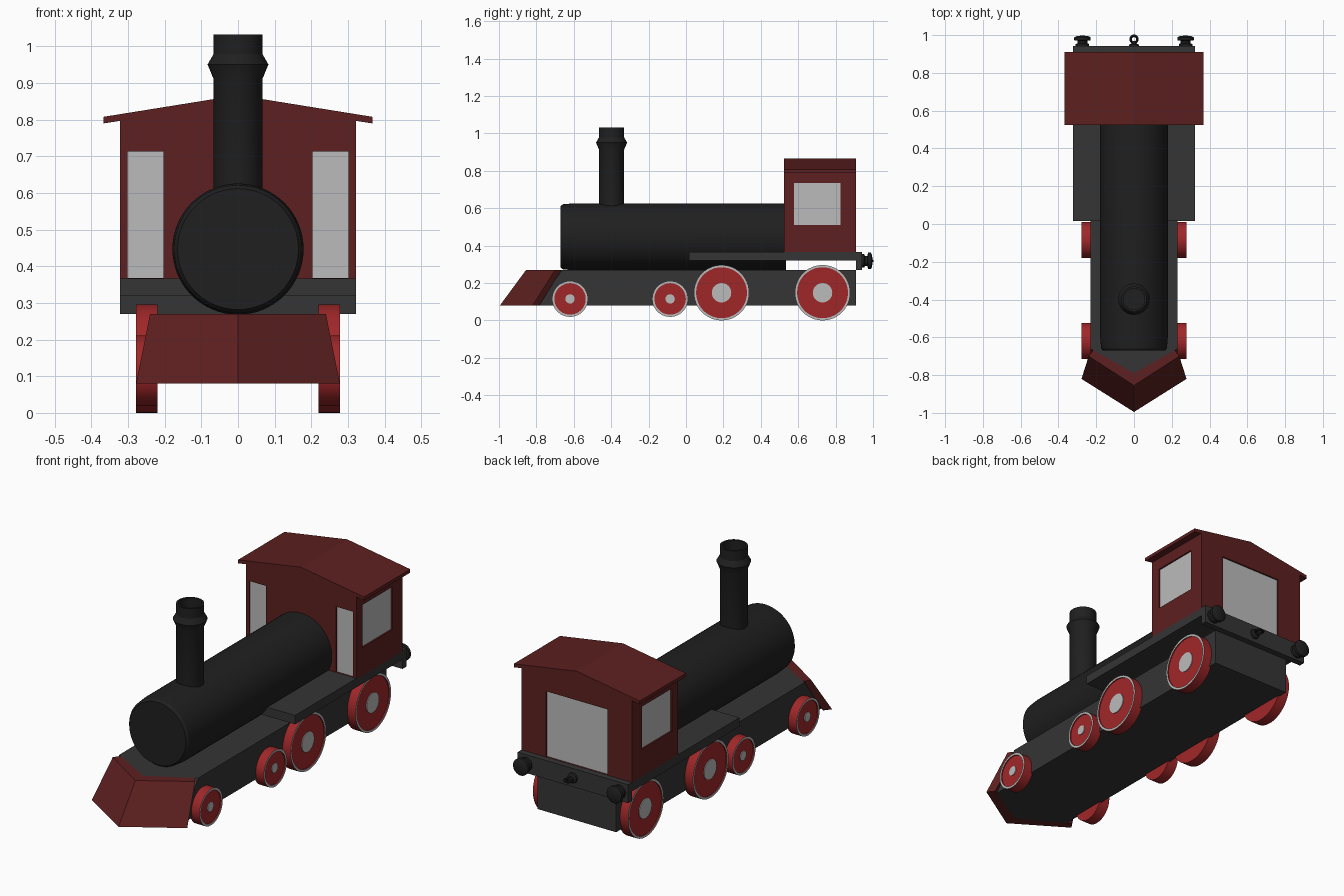
import bpy, bmesh
from math import sin, cos, pi, radians

if "Cube" in bpy.data.objects:
    bpy.data.objects.remove(bpy.data.objects["Cube"])


def material(name, rgb):
    m = bpy.data.materials.new(name)
    m.diffuse_color = (*rgb, 1)
    m.use_nodes = True
    m.node_tree.nodes["Principled BSDF"].inputs["Base Color"].default_value = m.diffuse_color
    return m


BLACK = material("black", (0.014, 0.014, 0.014))
DARK = material("dark_grey", (0.035, 0.035, 0.035))
MAROON = material("maroon", (0.11, 0.014, 0.014))
RED = material("red", (0.35, 0.02, 0.022))
GREY = material("light_grey", (0.5, 0.5, 0.5))


def finish(name, bm, mats, smooth=False):
    bmesh.ops.recalc_face_normals(bm, faces=bm.faces)
    me = bpy.data.meshes.new(name)
    bm.to_mesh(me)
    bm.free()
    for m in mats:
        me.materials.append(m)
    ob = bpy.data.objects.new(name, me)
    bpy.context.collection.objects.link(ob)
    bpy.ops.object.select_all(action='DESELECT')
    ob.select_set(True)
    bpy.context.view_layer.objects.active = ob
    if smooth:
        bpy.ops.object.shade_smooth_by_angle(angle=radians(25))
    return ob


def loft(name, loop_a, loop_b, mat):
    """Solid between two matching outlines."""
    bm = bmesh.new()
    a = [bm.verts.new(p) for p in loop_a]
    b = [bm.verts.new(p) for p in loop_b]
    bm.faces.new(a)
    bm.faces.new(b)
    n = len(a)
    for i in range(n):
        j = (i + 1) % n
        bm.faces.new((a[i], a[j], b[j], b[i]))
    return finish(name, bm, [mat] if mat else [])


def extrude_y(name, outline, y0, y1, mat):
    return loft(name, [(x, y0, z) for x, z in outline],
                [(x, y1, z) for x, z in outline], mat)


def box(name, x0, x1, y0, y1, z0, z1, mat):
    return extrude_y(name, [(x0, z0), (x1, z0), (x1, z1), (x0, z1)], y0, y1, mat)


def lathe(name, profile, axis, centre, mats, slots=None, n=48):
    """Spin (radius, distance) points about the x, y or z axis."""
    def place(r, h, t):
        u, v = r * cos(t), r * sin(t)
        p = {'x': (h, u, v), 'y': (u, h, v), 'z': (u, v, h)}[axis]
        return [c + q for c, q in zip(centre, p)]
    bm = bmesh.new()
    rings = []
    for r, h in profile:
        k = n if r > 0 else 1
        rings.append([bm.verts.new(place(r, h, 2 * pi * i / n)) for i in range(k)])
    for s, (a, b) in enumerate(zip(rings, rings[1:])):
        for i in range(n):
            j = (i + 1) % n
            vs = [a[i % len(a)], a[j % len(a)], b[j % len(b)], b[i % len(b)]]
            f = bm.faces.new(list(dict.fromkeys(vs)))
            f.material_index = slots[s] if slots else 0
    return finish(name, bm, mats, True)


# Chassis with a V-shaped, forward-raked nose
def chassis_loop(z, side, tip):
    return [(-0.23, 0.91, z), (-0.23, side, z), (0, tip, z), (0.23, side, z), (0.23, 0.91, z)]


loft("chassis", chassis_loop(0.08, -0.80, -0.93), chassis_loop(0.27, -0.66, -0.79), DARK)


# Plough: V-shaped slab leaning backwards
def plough_loop(z, x, tip, side, xb, tip_b, side_b):
    return [(-x, side, z), (0, tip, z), (x, side, z), (xb, side_b, z), (0, tip_b, z), (-xb, side_b, z)]


loft("plough", plough_loop(0.08, 0.278, -0.995, -0.82, 0.25, -0.93, -0.785),
     plough_loop(0.27, 0.24, -0.855, -0.70, 0.215, -0.79, -0.665), MAROON)

# Footplate and rear beam
box("footplate", -0.322, 0.322, 0.015, 0.91, 0.32, 0.367, DARK)
box("rear_beam", -0.322, 0.322, 0.91, 0.942, 0.27, 0.367, DARK)

# Boiler and chimney
lathe("boiler", [(0, -0.67), (0.165, -0.67), (0.174, -0.658), (0.179, -0.60), (0.179, 0.535), (0, 0.535)],
      'y', (0, 0, 0.447), [BLACK], n=64)
lathe("chimney", [(0, 0.55), (0.067, 0.55), (0.067, 0.912), (0.083, 0.951), (0.067, 0.979),
                  (0.067, 1.032), (0.056, 1.032), (0.056, 0.90), (0, 0.90)], 'z', (0, -0.398, 0), [BLACK])

# Cab body with recessed windows: (x0, x1, y0, y1, z0, z1)
cab = extrude_y("cab", [(-0.322, 0.36), (0.322, 0.36), (0.322, 0.797), (0, 0.846), (-0.322, 0.797)],
                0.525, 0.91, MAROON)
D, PANE = 0.016, 0.008
windows = [("rear", (-0.18, 0.18, 0.91 - D, 0.95, 0.368, 0.714))]
panes = [("rear", (-0.18, 0.18, 0.91 - D, 0.91 - D + PANE, 0.368, 0.714))]
for s, label in ((-1, "left"), (1, "right")):
    xa, xb = sorted((s * 0.203, s * 0.302))
    windows.append(("front_" + label, (xa, xb, 0.48, 0.525 + D, 0.368, 0.714)))
    panes.append(("front_" + label, (xa, xb, 0.525 + D - PANE, 0.525 + D, 0.368, 0.714)))
    near = s * (0.322 - D)
    windows.append(("side_" + label, (*sorted((near, s * 0.36)), 0.578, 0.827, 0.51, 0.735)))
    panes.append(("side_" + label, (*sorted((near, near + s * PANE)), 0.578, 0.827, 0.51, 0.735)))
for label, dims in windows:
    cutter = box("cutter_" + label, *dims, None)
    cutter.hide_render = True
    mod = cab.modifiers.new("window", 'BOOLEAN')
    mod.operation, mod.solver, mod.object = 'DIFFERENCE', 'EXACT', cutter
    bpy.context.view_layer.objects.active = cab
    bpy.ops.object.modifier_apply(modifier=mod.name)
    bpy.data.objects.remove(cutter)
for label, dims in panes:
    box("window_" + label, *dims, GREY)

# Roof
extrude_y("roof", [(-0.367, 0.79), (0, 0.846), (0.367, 0.79), (0.367, 0.808), (0, 0.867), (-0.367, 0.808)],
          0.525, 0.91, MAROON)


# Wheels: red tread, thin grey rim, recessed red disc, grey hub
def wheel(name, s, y, z, r, hub):
    prof = [(0, 0.22), (r, 0.22), (r, 0.278), (r - 0.012, 0.278), (r - 0.012, 0.272),
            (hub, 0.272), (hub, 0.276), (0, 0.276)]
    lathe(name, [(a, s * h) for a, h in prof], 'x', (0, y, z), [RED, GREY], [0, 0, 1, 0, 0, 1, 1])


for s, label in ((-1, "left"), (1, "right")):
    for i, y in enumerate((0.19, 0.73)):
        wheel(f"driving_wheel_{label}_{i + 1}", s, y, 0.148, 0.148, 0.052)
    for i, y in enumerate((-0.62, -0.085)):
        wheel(f"small_wheel_{label}_{i + 1}", s, y, 0.115, 0.096, 0.025)
    # Buffers
    lathe("buffer_" + label, [(0, 0.935), (0.036, 0.935), (0.036, 0.952), (0.026, 0.957), (0.026, 0.970),
                              (0.044, 0.973), (0.044, 0.988), (0.03, 0.995), (0, 0.998)],
          'y', (s * 0.273, 0, 0.318), [BLACK], n=32)

# Coupling boss and ring
lathe("coupling_boss", [(0, 0.935), (0.028, 0.935), (0.026, 0.95), (0.012, 0.956), (0.012, 0.968), (0, 0.968)],
      'y', (0, 0, 0.318), [BLACK], n=24)
ring = [(0.018 + 0.007 * cos(2 * pi * i / 10), 0.007 * sin(2 * pi * i / 10)) for i in range(11)]
lathe("coupling_ring", ring, 'z', (0, 0.978, 0.318), [BLACK], n=24)
